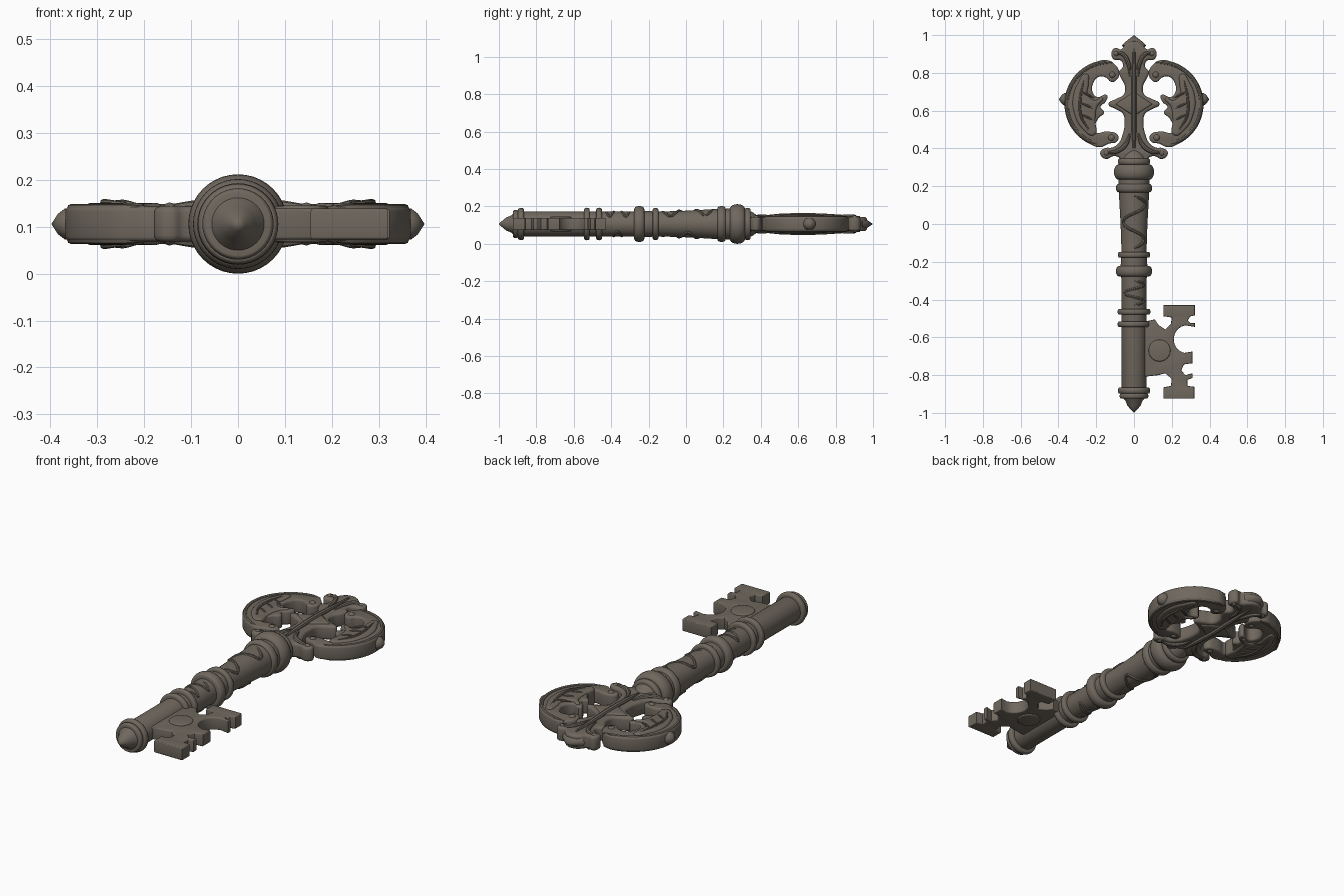
import bpy, bmesh, math
from mathutils import Matrix

AXIS = 0.106  # height of the shaft's centre line

cube = bpy.data.objects.get("Cube")
if cube:
    bpy.data.objects.remove(cube, do_unlink=True)

iron = bpy.data.materials.new("aged_iron")
iron.use_nodes = True
colour = (0.16, 0.138, 0.112, 1)
iron.diffuse_color = colour
iron.node_tree.nodes["Principled BSDF"].inputs["Base Color"].default_value = colour


def finish(obj, angle=40, mirror=(False, False, False)):
    """Colour, shade and optionally mirror a mesh object about the key's axis."""
    bpy.ops.object.select_all(action='DESELECT')
    obj.select_set(True)
    bpy.context.view_layer.objects.active = obj
    if obj.type == 'CURVE':
        bpy.ops.object.convert(target='MESH')
        obj = bpy.context.object
    bm = bmesh.new()
    bm.from_mesh(obj.data)
    bmesh.ops.remove_doubles(bm, verts=bm.verts, dist=0.0002)
    bmesh.ops.recalc_face_normals(bm, faces=bm.faces)
    bm.to_mesh(obj.data)
    bm.free()
    obj.data.materials.clear()
    obj.data.materials.append(iron)
    bpy.ops.object.shade_smooth_by_angle(angle=math.radians(angle))
    if any(mirror):
        mod = obj.modifiers.new("mirror", 'MIRROR')
        mod.use_axis = mirror
        mod.use_mirror_merge = False
    return obj


def add_object(name, data):
    obj = bpy.data.objects.new(name, data)
    obj.location.z = AXIS
    bpy.context.collection.objects.link(obj)
    return obj


def lathe(name, profile, matrix=Matrix(), mirror=(False, False, False), steps=40):
    """Turn (y, radius) points about the y axis."""
    bm = bmesh.new()
    verts = [bm.verts.new((r, y, 0)) for y, r in profile]
    edges = [bm.edges.new(pair) for pair in zip(verts, verts[1:])]
    bmesh.ops.spin(bm, geom=verts + edges, cent=(0, 0, 0), axis=(0, 1, 0),
                   angle=math.tau, steps=steps)
    bm.transform(matrix)
    mesh = bpy.data.meshes.new(name)
    bm.to_mesh(mesh)
    bm.free()
    return finish(add_object(name, mesh), mirror=mirror)


def plate(name, outline, half, bevel, smooth=True, mirror=(False, False, False)):
    """Flat plate with rounded rims, cut to a closed outline."""
    curve = bpy.data.curves.new(name, 'CURVE')
    curve.dimensions = '2D'
    curve.fill_mode = 'BOTH'
    curve.extrude = half - bevel
    curve.bevel_depth = bevel
    curve.bevel_resolution = 2
    curve.offset = -bevel
    curve.resolution_u = 5
    spline = curve.splines.new('BEZIER' if smooth else 'POLY')
    points = spline.bezier_points if smooth else spline.points
    points.add(len(outline) - 1)
    for p, (x, y) in zip(points, outline):
        if smooth:
            p.co = (x, y, 0)
            p.handle_left_type = p.handle_right_type = 'AUTO'
        else:
            p.co = (x, y, 0, 1)
    spline.use_cyclic_u = True
    return finish(add_object(name, curve), mirror=mirror)


def tube(name, path, radius, mirror=(False, False, False)):
    """Raised bead following a path, thinning at both ends."""
    curve = bpy.data.curves.new(name, 'CURVE')
    curve.dimensions = '3D'
    curve.bevel_depth = radius
    curve.bevel_resolution = 2
    curve.resolution_u = 5
    spline = curve.splines.new('BEZIER')
    spline.bezier_points.add(len(path) - 1)
    for i, (p, co) in enumerate(zip(spline.bezier_points, path)):
        p.co = co
        p.handle_left_type = p.handle_right_type = 'AUTO'
        p.radius = 0.5 if i in (0, len(path) - 1) else 1
    return finish(add_object(name, curve), mirror=mirror)


def arc(cx, cy, r, start, end, count):
    angles = [math.radians(start + (end - start) * i / count) for i in range(count + 1)]
    return [(cx + r * math.cos(a), cy + r * math.sin(a)) for a in angles]


SIDES = (True, False, False)
ALL = (True, False, True)

# Turned shaft with a blunt pointed nose
lathe("shaft", [(-1, 0), (-.985, .015), (-.96, .036), (-.935, .045), (-.92, .06),
                (-.9, .066), (-.3, .066), (-.24, .072), (-.15, .066), (0, .071),
                (.16, .08), (.23, .082), (.33, .075), (.36, .06), (.4, .03), (.41, 0)])

# Rounded collars: position, radius, half width
collars = [(-.91, .076, .014), (-.882, .086, .016), (-.53, .087, .015),
           (-.465, .087, .015), (-.25, .096, .027), (-.163, .086, .015),
           (.19, .096, .022), (.275, .106, .04), (.33, .086, .016)]
for i, (y, r, w) in enumerate(collars):
    steps = [math.pi * k / 10 for k in range(11)]
    lathe(f"collar_{i + 1}", [(y - w, .05)] + [
        (y - w * math.cos(a), r - w * .6 * (1 - math.sin(a))) for a in steps]
        + [(y + w, .05)])

# Low vine relief winding around the shaft
for start, end, r0, r1 in ((-.13, .15, .065, .077), (-.43, -.3, .063, .063)):
    for side in (0, 1):
        vine = []
        for k in range(25):
            t = k / 24
            a = math.pi * side + .9 * math.sin(t * math.tau * 1.5)
            r = r0 + (r1 - r0) * t
            vine.append((r * math.sin(a), start + (end - start) * t, r * math.cos(a)))
        tube("shaft_vine", vine, .008)

# Bit: notched plate with a round boss
bit = [(.04, -.52), (.11, -.505), (.13, -.535), (.165, -.558), (.195, -.53), (.2, -.495),
       (.155, -.488), (.155, -.43), (.323, -.43), (.323, -.483), (.297, -.49),
       (.285, -.51), (.297, -.525), (.323, -.525), (.323, -.545)]
bit += arc(.285, -.61, .075, 100, 255, 8)
bit += [(.31, -.675), (.31, -.737), (.265, -.743), (.25, -.775), (.272, -.8),
        (.31, -.79), (.31, -.815), (.283, -.825), (.283, -.857), (.32, -.862),
        (.32, -.925), (.155, -.925), (.155, -.865), (.195, -.857), (.2, -.82),
        (.165, -.79), (.13, -.8), (.04, -.81)]
plate("bit", bit, .033, .006, smooth=False)
plate("bit_boss", arc(.135, -.67, .058, 0, 345, 23), .039, .006, smooth=False)

# Bow: crescent on each side with a leafy inner edge
crescent = arc(.135, .635, .233, -79, 88, 12)
crescent += [(.095, .838), (.078, .8), (.09, .765), (.12, .752), (.148, .775),
             (.185, .78), (.215, .748), (.22, .7), (.196, .672), (.143, .682),
             (.152, .645), (.178, .62), (.158, .592), (.19, .557), (.205, .487),
             (.143, .49), (.085, .47), (.09, .437), (.135, .425)]
plate("bow_crescent", crescent, .037, .01, mirror=SIDES)

leaf = [(.21, .47), (.275, .505), (.315, .58), (.325, .66), (.3, .74), (.25, .795),
        (.24, .74), (.245, .69), (.21, .655), (.165, .667), (.195, .62), (.205, .55)]
plate("bow_leaf", leaf, .045, .012, mirror=SIDES)
rim = arc(.135, .635, .22, -75, 95, 14)
tube("bow_rim", [(x, y, .033) for x, y in rim], .01, ALL)
tube("leaf_vein", [(.24, .5, .044), (.28, .57, .046), (.285, .66, .046),
                   (.265, .76, .043)], .007, ALL)
for y in (.54, .6, .66):
    tube("leaf_rib", [(.28, y + .04, .045), (.245, y + .025, .046),
                      (.21, y + .005, .04)], .006, ALL)

# Central stem of the bow: right half outline, then its mirror image
half = [(.06, .33), (.085, .355), (.115, .358), (.14, .345), (.17, .355), (.178, .382),
        (.15, .402), (.115, .405), (.08, .43), (.06, .475), (.05, .535), (.06, .585),
        (.1, .61), (.135, .635), (.1, .66), (.055, .685), (.048, .73), (.07, .775),
        (.08, .805), (.058, .835), (.07, .865), (.105, .87), (.12, .9), (.1, .932),
        (.07, .925), (.045, .95), (.02, .965)]
plate("bow_stem", half + [(-x, y) for x, y in reversed(half)], .038, .014)

# Scroll eyes at the curled ends: x, y, radius
for x, y, r in ((.115, .79, .028), (.12, .457, .028), (.146, .376, .025), (.094, .902, .024)):
    ball = [(-math.cos(math.pi * k / 10), math.sin(math.pi * k / 10)) for k in range(11)]
    lathe("scroll_eye", ball, Matrix.Translation((x, y, 0)) @ Matrix.Diagonal((r, r, .046, 1)),
          SIDES, 20)

# Raised ornament on the stem
tube("stem_ridge", [(0, .4, .038), (0, .5, .042), (0, .63, .046), (0, .75, .042),
                    (0, .93, .036)], .013, (False, False, True))
tube("base_scroll", [(.02, .48, .036), (.045, .42, .039), (.09, .385, .039),
                     (.145, .377, .036)], .012, ALL)
tube("crown_leaf", [(.02, .78, .036), (.03, .85, .04), (.06, .9, .04),
                    (.094, .902, .036)], .011, ALL)
plate("stem_lozenge", [(.1, .635), (0, .7), (-.1, .635), (0, .57)], .045, .012, smooth=False)

# Pointed finial on top and a knob on either side
lathe("finial", [(.89, 0), (.91, .025), (.945, .066), (.965, .045), (1, 0)],
      Matrix.Diagonal((1, 1, .52, 1)), steps=16)
lathe("side_knob", [(-.04, 0), (-.028, .022), (-.01, .033), (.005, .033), (.02, .022),
                    (.034, 0)],
      Matrix.Translation((.364, .66, 0)) @ Matrix.Rotation(-math.pi / 2, 4, 'Z'), SIDES, 24)
